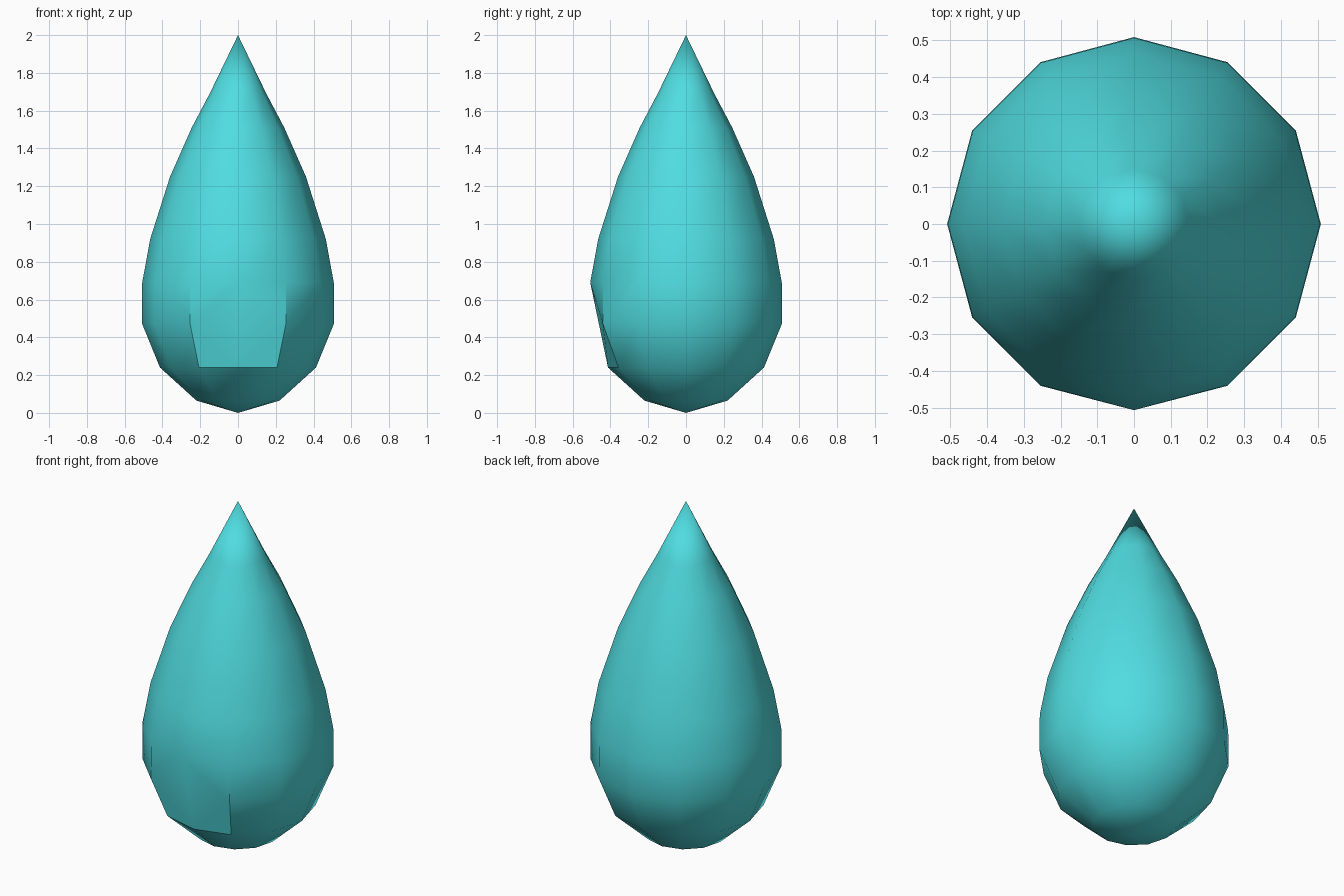
import bpy, bmesh, math

if "Cube" in bpy.data.objects:
    bpy.data.objects.remove(bpy.data.objects["Cube"])

SIDES = 12
# radius, height from the lowest ring to the highest
PROFILE = [(0.22, 0.065), (0.413, 0.24), (0.509, 0.475), (0.507, 0.69), (0.465, 0.92),
           (0.36, 1.25), (0.245, 1.51), (0.15, 1.69)]

bm = bmesh.new()
rings = []
for r, z in PROFILE:
    rings.append([bm.verts.new((r * math.cos(2 * math.pi * i / SIDES),
                                r * math.sin(2 * math.pi * i / SIDES), z))
                  for i in range(SIDES)])
bottom = bm.verts.new((0, 0, 0))
tip = bm.verts.new((0, 0, 2))

# Drop skin
for i in range(SIDES):
    j = (i + 1) % SIDES
    bm.faces.new((bottom, rings[0][j], rings[0][i]))
    bm.faces.new((tip, rings[-1][i], rings[-1][j]))
    for a, b in zip(rings, rings[1:]):
        bm.faces.new((a[i], a[j], b[j], b[i]))

# Flattened front panel: the front point of the widest ring is dissolved
bmesh.ops.dissolve_verts(bm, verts=[rings[2][SIDES * 3 // 4]])
bmesh.ops.recalc_face_normals(bm, faces=bm.faces[:])

mesh = bpy.data.meshes.new("water_drop")
bm.to_mesh(mesh)
bm.free()
drop = bpy.data.objects.new("water_drop", mesh)
bpy.context.collection.objects.link(drop)

mat = bpy.data.materials.new("turquoise")
mat.diffuse_color = (0.08, 0.72, 0.75, 1)
mat.use_nodes = True
mat.node_tree.nodes["Principled BSDF"].inputs["Base Color"].default_value = mat.diffuse_color
mesh.materials.append(mat)

# Smooth skin, sharp panel outline
bpy.context.view_layer.objects.active = drop
drop.select_set(True)
bpy.ops.object.shade_smooth_by_angle(angle=math.radians(32))
